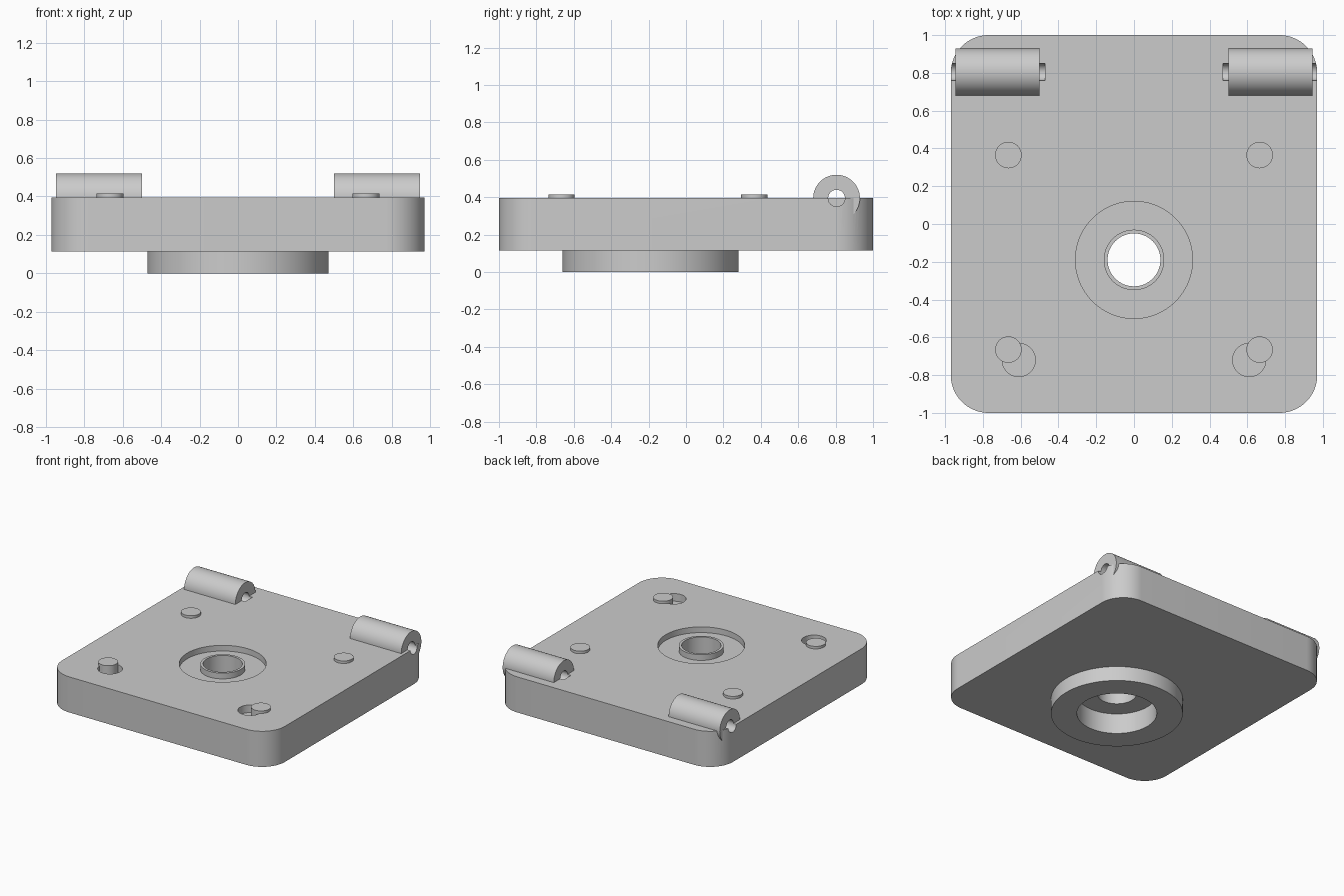
import bpy
import bmesh
import math

cube = bpy.data.objects.get("Cube")
if cube:
    bpy.data.objects.remove(cube, do_unlink=True)

grey = bpy.data.materials.new("plain_grey")
grey.use_nodes = True
COLOUR = (0.6, 0.6, 0.6, 1)
grey.diffuse_color = COLOUR
grey.node_tree.nodes["Principled BSDF"].inputs["Base Color"].default_value = COLOUR

BOTTOM, TOP = 0.115, 0.395
HUB_Y = -0.19
HINGE_Y = 0.805


def finish(name, bm):
    mesh = bpy.data.meshes.new(name)
    bmesh.ops.recalc_face_normals(bm, faces=bm.faces[:])
    bm.to_mesh(mesh)
    bm.free()
    obj = bpy.data.objects.new(name, mesh)
    bpy.context.collection.objects.link(obj)
    mesh.materials.append(grey)
    return obj


def prism(name, points, z0, z1):
    bm = bmesh.new()
    face = bm.faces.new([bm.verts.new((x, y, z0)) for x, y in points])
    ext = bmesh.ops.extrude_face_region(bm, geom=[face])
    for v in ext["geom"]:
        if isinstance(v, bmesh.types.BMVert):
            v.co.z = z1
    return finish(name, bm)


def circle(r, n):
    return [(r * math.cos(math.tau * i / n), r * math.sin(math.tau * i / n)) for i in range(n)]


def disc(name, x, y, r, z0, z1, n=64):
    return prism(name, [(x + a, y + b) for a, b in circle(r, n)], z0, z1)


def rod(name, x0, x1, r, n=64):
    """Horizontal cylinder on the hinge axis."""
    obj = prism(name, circle(r, n), x0, x1)
    for v in obj.data.vertices:
        x, y, z = v.co
        v.co = (z, HINGE_Y + x, TOP + y)
    return obj


def combine(target, tool, operation):
    mod = target.modifiers.new(operation.lower(), "BOOLEAN")
    mod.operation, mod.solver, mod.object = operation, "EXACT", tool
    bpy.context.view_layer.objects.active = target
    bpy.ops.object.modifier_apply(modifier=mod.name)
    bpy.data.objects.remove(tool, do_unlink=True)


# Plate with rounded corners
R, HX, HY = 0.2, 0.97, 1.0
outline = []
for k, (sx, sy) in enumerate([(1, 1), (-1, 1), (-1, -1), (1, -1)]):
    for i in range(17):
        a = math.pi / 2 * (k + i / 16)
        outline.append((sx * (HX - R) + R * math.cos(a), sy * (HY - R) + R * math.sin(a)))
plate = prism("base_plate", outline, BOTTOM, TOP)

# Round boss underneath
combine(plate, disc("boss", 0, HUB_Y, 0.47, 0, 0.2, 96), "UNION")

# Hinge barrels on the back edge
for s in (-1, 1):
    combine(plate, rod("hinge_barrel", s * 0.5, s * 0.945, 0.125), "UNION")

# Ring-shaped recess around a central collar
recess = disc("recess", 0, HUB_Y, 0.31, TOP - 0.045, TOP + 0.05, 96)
combine(recess, disc("collar", 0, HUB_Y, 0.16, 0, 1), "DIFFERENCE")
combine(plate, recess, "DIFFERENCE")

# Through hole and wider lower bore
combine(plate, disc("through_hole", 0, HUB_Y, 0.14, -0.1, 1), "DIFFERENCE")
combine(plate, disc("lower_bore", 0, HUB_Y, 0.285, -0.1, 0.16, 96), "DIFFERENCE")

# Hinge pin holes and front pockets
for s in (-1, 1):
    combine(plate, rod("pin_hole", s * 0.47, s * 1.1, 0.045, 32), "DIFFERENCE")
    combine(plate, disc("pocket", s * 0.61, -0.72, 0.088, TOP - 0.06, TOP + 0.1, 48), "DIFFERENCE")

# Four raised studs
parts = [plate]
for side, s in (("right", -1), ("left", 1)):
    for end, y in (("front", -0.665), ("back", 0.365)):
        z0 = TOP - 0.06 if end == "front" else TOP - 0.02
        parts.append(disc(f"{end}_{side}_stud", s * 0.665, y, 0.07, z0, 0.415, 48))

# Smooth curved walls, sharp rims
bpy.ops.object.select_all(action="DESELECT")
for obj in parts:
    obj.select_set(True)
bpy.context.view_layer.objects.active = plate
bpy.ops.object.shade_smooth_by_angle(angle=math.radians(30))
